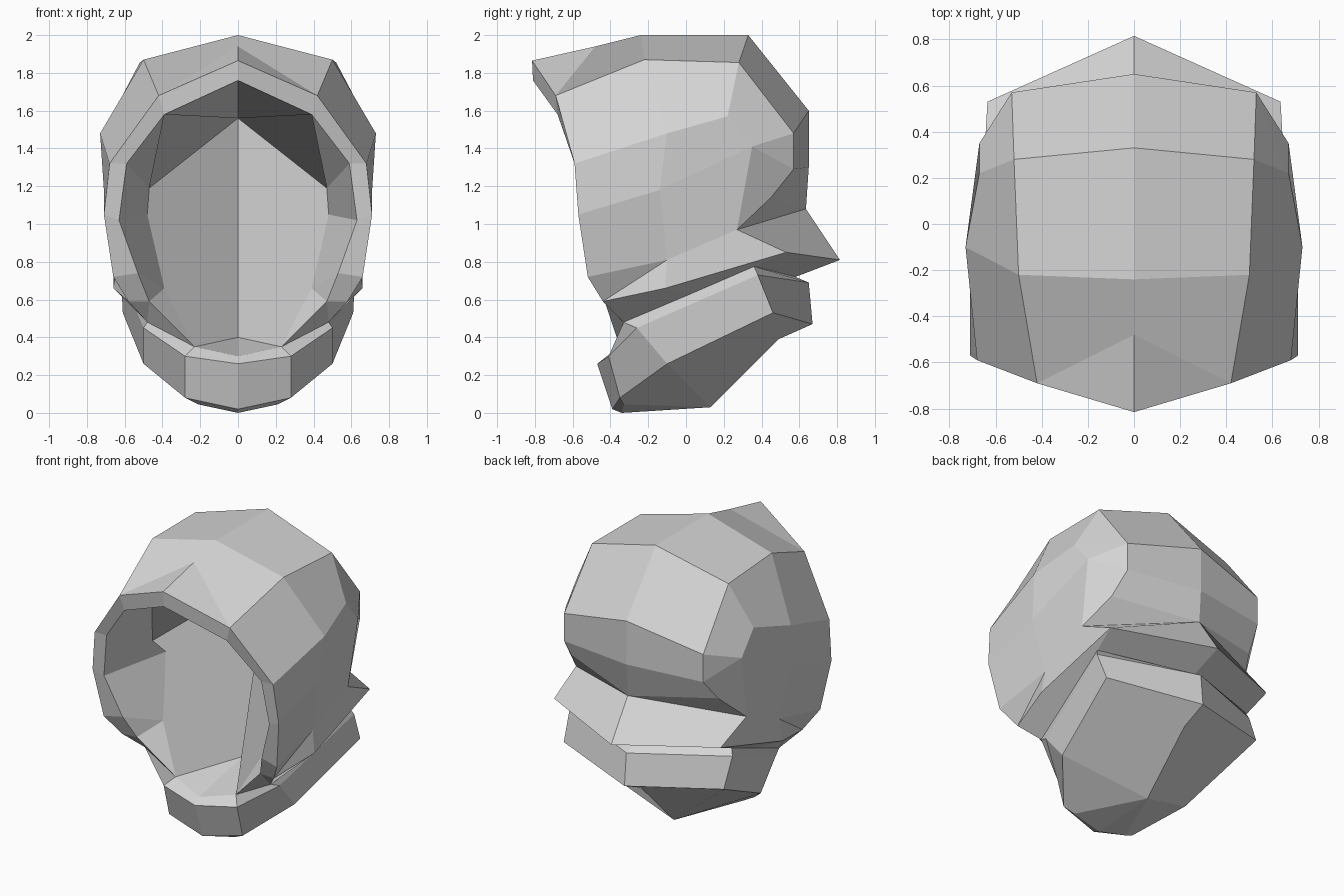
import bpy, bmesh
from mathutils import Vector

if "Cube" in bpy.data.objects:
    bpy.data.objects.remove(bpy.data.objects["Cube"])

grey = bpy.data.materials.new("plain_grey")
grey.diffuse_color = (0.66, 0.66, 0.66, 1)
grey.use_nodes = True
grey.node_tree.nodes["Principled BSDF"].inputs["Base Color"].default_value = grey.diffuse_color
CENTRE = Vector((0, 0.05, 1.0))


def part(name, strips, panels=(), whole=(), outward=True):
    """Skin rows of points and add panels, both mirrored; whole panels span the middle."""
    bm = bmesh.new()

    def face(loop, s=1):
        bm.faces.new([bm.verts.new((s * x, y, z)) for x, y, z in loop])

    for rows in strips:
        for a, b in zip(rows, rows[1:]):
            for i in range(len(a) - 1):
                loop = list(dict.fromkeys([a[i], a[i + 1], b[i + 1], b[i]]))
                if len(loop) > 2:
                    face(loop)
                    face(loop, -1)
    for loop in panels:
        face(loop)
        face(loop, -1)
    for loop in whole:
        face(loop)
    bmesh.ops.remove_doubles(bm, verts=bm.verts, dist=0.001)
    bmesh.ops.recalc_face_normals(bm, faces=bm.faces)
    facing = sum(f.normal.dot(f.calc_center_median() - CENTRE) * f.calc_area() for f in bm.faces)
    if (facing > 0) != outward:
        bmesh.ops.reverse_faces(bm, faces=bm.faces)
    me = bpy.data.meshes.new(name)
    bm.to_mesh(me)
    bm.free()
    me.materials.append(grey)
    ob = bpy.data.objects.new(name, me)
    bpy.context.collection.objects.link(ob)
    return ob


def flip(p):
    return (-p[0], p[1], p[2])


# Shared contours, right half, listed from the top centre downwards
rim_outer = [(0, -.815, 1.865), (.42, -.69, 1.68), (.68, -.59, 1.32),
             (.71, -.57, 1.05), (.66, -.52, .72), (.58, -.44, .59)]
rim_inner = [(0, -.81, 1.76), (.39, -.68, 1.58), (.59, -.59, 1.32),
             (.63, -.56, 1.02), (.53, -.5, .74), (.47, -.43, .59)]
jaw = (.48, -.33, .48)
chin = (.23, -.35, .35)
chin_mid = (0, -.42, .30)

# Domed shell: brow crease, middle ring, rear ring, back panels, nape groove
brow = (0, -.48, 1.94)
middle = [(0, -.24, 2), (.5, -.22, 1.87), (.73, -.1, 1.48), (.71, -.14, 1.18), (.64, -.1, .81)]
rear = [(0, .33, 2), (.52, .28, 1.855), (.67, .22, 1.57), (.67, .35, 1.41), (.65, .27, .97)]
back_top = [(0, .65, 1.6), (.53, .57, 1.48)]
back_mid = [(0, .65, 1.3), (.53, .57, 1.29)]
nape = [(0, .635, 1.08), (.56, .45, 1.14)]
corner = rim_outer[1]
part("hood_shell", [
    [rim_outer[1:], middle[1:] + middle[-1:]],
    [middle, rear],
    [rear[:4], back_top + back_top[1:] * 2],
    [back_top + [rear[3]], back_mid + [rear[3]], nape + [rear[4]]],
    [nape, [nape[0], rear[4]]],
], panels=[[rim_outer[0], corner, brow]],
    whole=[[middle[1], middle[0], flip(middle[1]), flip(corner), brow, corner]])

# Flared lower edge with its underside
flare_tip = (.635, .53, .85)
neck_back = [(0, .58, .72), (.6, .36, .775)]
part("flared_edge", [[
    [nape[0], rear[4], middle[4], rim_outer[5]],
    [(0, .815, .81), flare_tip, (.66, -.11, .66), rim_outer[5]],
    neck_back + [(.537, 0, .619), jaw],
]])

# Rim around the opening
part("opening_rim", [[rim_outer + [jaw, chin], rim_inner + [rim_inner[5], chin]]])

# Hollow inside: roof, side walls, then a face plate with a valley down the middle
apex, valley = (0, .32, 1.56), (0, .04, .40)
roof = (.48, -.26, 1.6)
sides = [(.47, -.26, 1.19), (.48, -.1, 1.05), (.39, -.26, .66)]
part("inner_lining", [
    [rim_inner[1:] + [chin], [roof] + sides + [sides[2], chin]],
    [[chin, chin_mid], [valley, valley]],
], panels=[
    [rim_inner[0], rim_inner[1], roof, sides[0], apex],
    [apex] + sides + [chin, valley],
], outward=False)

# Slanted collar band and closed base
collar_top = [chin_mid, chin, jaw, neck_back[1], neck_back[0]]
collar_upper = [(0, -.47, .26), (.28, -.41, .30), (.5, -.26, .45), (.62, .38, .73), (0, .65, .69)]
collar_lower = [(0, -.39, .02), (.28, -.35, .08), (.5, -.1, .26), (.61, .46, .53), (0, .67, .47)]
toe, toe_side, base, heel = (0, -.34, 0), (.21, -.33, .045), (0, .13, .03), (0, .49, .39)
part("collar", [
    [collar_top, collar_upper, collar_lower],
    [collar_lower[:3], [toe, toe_side, base]],
    [[toe, toe_side], [base, base]],
], panels=[collar_lower[2:] + [heel, base]])
